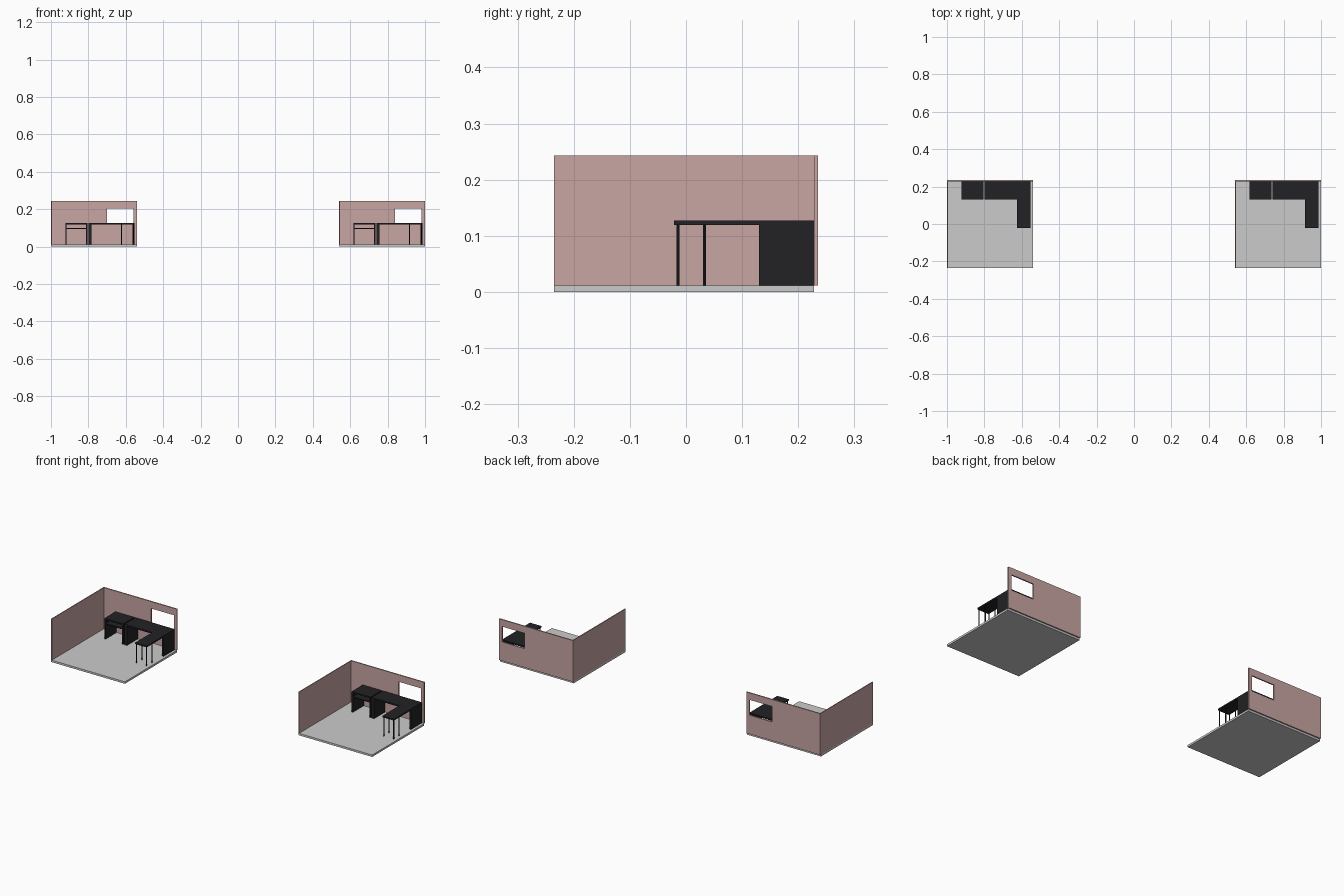
import bpy

if "Cube" in bpy.data.objects:
    bpy.data.objects.remove(bpy.data.objects["Cube"])


def material(name, rgb):
    m = bpy.data.materials.new(name)
    m.diffuse_color = (*rgb, 1)
    m.use_nodes = True
    m.node_tree.nodes["Principled BSDF"].inputs["Base Color"].default_value = m.diffuse_color
    return m


PINK = material("wall_pink", (0.58, 0.38, 0.37))
BLACK = material("desk_black", (0.016, 0.016, 0.019))


def box(name, x, y, z, mat=None):
    bpy.ops.mesh.primitive_cube_add(
        size=1, location=[(a + b) / 2 for a, b in (x, y, z)])
    o = bpy.context.object
    o.name = name
    o.scale = [b - a for a, b in (x, y, z)]
    bpy.ops.object.transform_apply(location=False, rotation=False, scale=True)
    if mat:
        o.data.materials.append(mat)
    return o


def leg(name, x, y, z0, z1):
    bpy.ops.mesh.primitive_cylinder_add(
        vertices=12, radius=0.0027, depth=z1 - z0, location=(x, y, (z0 + z1) / 2))
    o = bpy.context.object
    o.name = name
    o.data.materials.append(BLACK)
    bpy.ops.object.shade_smooth_by_angle()


F, UNDER, TOP = 0.011, 0.119, 0.127   # floor top, desktop underside, desktop top
FRONT, BACK = 0.13, 0.228             # desk depth range


def office(x0):
    # Room shell
    box("floor", (x0, x0 + 0.46), (-0.235, BACK), (0, F))
    box("left_wall", (x0, x0 + 0.005), (-0.235, BACK), (F, 0.243), PINK)
    wall = box("back_wall", (x0, x0 + 0.46), (BACK, 0.235), (F, 0.243), PINK)

    # Window opening
    cutter = box("window_cutter", (x0 + 0.30, x0 + 0.441), (0.2, 0.26), (0.117, 0.204))
    cutter.hide_render = True
    cutter.hide_viewport = True
    mod = wall.modifiers.new("window", "BOOLEAN")
    mod.operation = "DIFFERENCE"
    mod.solver = "EXACT"
    mod.object = cutter

    # Small desk with a shelf under its top
    a, b = x0 + 0.077, x0 + 0.195
    box("small_desk_top", (a, b), (FRONT, BACK), (UNDER, TOP), BLACK)
    box("small_desk_shelf", (a + 0.007, b - 0.007), (FRONT, BACK), (0.094, 0.1), BLACK)
    for x in (a, b - 0.007):
        box("small_desk_side", (x, x + 0.007), (FRONT, BACK), (F, UNDER), BLACK)

    # Corner desk
    a, b = x0 + 0.201, x0 + 0.446
    box("corner_desk_top", (a, b), (FRONT, BACK), (UNDER, TOP), BLACK)
    box("corner_desk_left_side", (a, a + 0.016), (FRONT, BACK), (F, UNDER), BLACK)
    box("corner_desk_right_side", (b - 0.009, b), (FRONT, BACK), (F, UNDER), BLACK)

    # Return table on slim legs
    c = b - 0.072
    box("return_table_top", (c, b), (-0.021, FRONT), (UNDER, TOP), BLACK)
    for x in (c + 0.004, b - 0.006):
        for y in (-0.014, 0.033):
            leg("return_table_leg", x, y, F, UNDER)


for start in (-1.0, 0.54):
    office(start)
